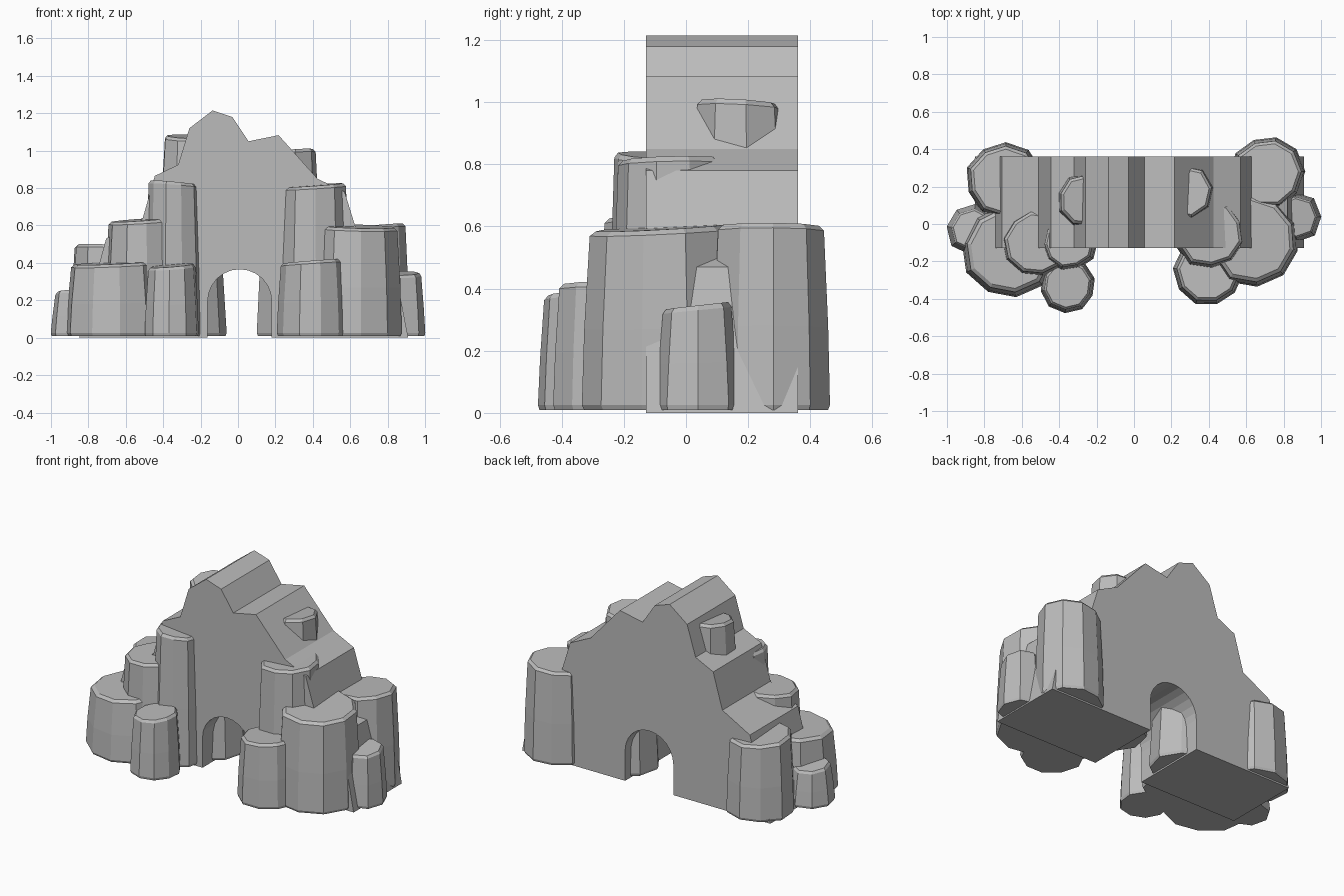
import bpy, bmesh, math, random

if "Cube" in bpy.data.objects:
    bpy.data.objects.remove(bpy.data.objects["Cube"], do_unlink=True)

# One stone colour for everything
stone = bpy.data.materials.new("grey stone")
stone.use_nodes = True
stone.diffuse_color = (0.5, 0.5, 0.5, 1)
stone.node_tree.nodes["Principled BSDF"].inputs["Base Color"].default_value = (0.5, 0.5, 0.5, 1)
rng = random.Random(4)


def finish(bm, name):
    bmesh.ops.recalc_face_normals(bm, faces=bm.faces)
    mesh = bpy.data.meshes.new(name)
    bm.to_mesh(mesh)
    bm.free()
    mesh.materials.append(stone)
    obj = bpy.data.objects.new(name, mesh)
    bpy.context.collection.objects.link(obj)
    return obj


# Stepped cliff slab with an arched tunnel, extruded front to back
def cliff(front, back):
    outline = [(-.85, 0), (-.705, .53), (-.51, .637), (-.445, .865), (-.32, .925),
               (-.26, 1.12), (-.136, 1.215), (-.03, 1.18), (.056, 1.05), (.217, 1.083),
               (.425, .85), (.57, .78), (.638, .56), (.82, .47), (.91, 0)]
    mid, half, spring = .009, .171, .195
    arch = [(mid + half, 0)]
    for i in range(13):
        a = math.pi * i / 12
        arch.append((mid + half * math.cos(a), spring + half * math.sin(a)))
    arch.append((mid - half, 0))
    bm = bmesh.new()
    face = bm.faces.new([bm.verts.new((x, front, z)) for x, z in outline + arch])
    moved = bmesh.ops.extrude_face_region(bm, geom=[face])["geom"]
    bmesh.ops.translate(bm, vec=(0, back - front, 0),
                        verts=[v for v in moved if isinstance(v, bmesh.types.BMVert)])
    return finish(bm, "cliff_slab")


# Faceted rock column: bulging sides, bevelled rim, slightly tilted top
def column(name, x, y, radius, height, top=.85, sides=10):
    bm = bmesh.new()
    turn = rng.uniform(0, math.tau)
    tilt = rng.uniform(0, math.tau)
    spread = [rng.uniform(.95, 1.03) for _ in range(sides)]
    rim = .016 / height
    levels = [(0, .97), (rim, 1), (.45, .5 + top * .5 + .03), (1 - rim, top + .02), (1, top - .06)]
    rings = []
    for level, scale in levels:
        ring = []
        for i in range(sides):
            a = turn + math.tau * i / sides
            r = radius * scale * spread[i]
            lean = .012 * level * math.cos(a - tilt)
            ring.append(bm.verts.new((x + r * math.cos(a), y + r * math.sin(a),
                                      .01 + (height - .015) * level + lean)))
        rings.append(ring)
    for low, high in zip(rings, rings[1:]):
        for i in range(sides):
            j = (i + 1) % sides
            bm.faces.new((low[i], low[j], high[j], high[i]))
    bm.faces.new(rings[0])
    bm.faces.new(rings[-1])
    return finish(bm, name)


cliff(-.128, .36)

# Columns on the right flank (-x)
column("right_front_small_rock", -.355, -.325, .15, .39)
column("right_front_large_rock", -.665, -.145, .255, .405, .87)
column("right_middle_rock", -.52, -.1, .195, .635, .85)
column("right_gate_rock", -.35, -.1, .155, .835, .84)
column("right_back_rock", -.69, .23, .21, .495, .88)
column("right_outer_rock", -.865, -.03, .138, .25, .8, 8)
column("right_spire", -.265, .13, .2, 1.08, .66, 9)

# Columns on the left flank (+x)
column("left_front_small_rock", .4, -.25, .188, .415, .87)
column("left_front_large_rock", .64, -.085, .255, .6, .88)
column("left_gate_rock", .405, -.05, .2, .82, .86)
column("left_back_rock", .71, .27, .202, .605, .88)
column("left_outer_rock", .865, .035, .137, .35, .82, 8)
column("left_spire", .285, .17, .185, 1.005, .72, 8)
